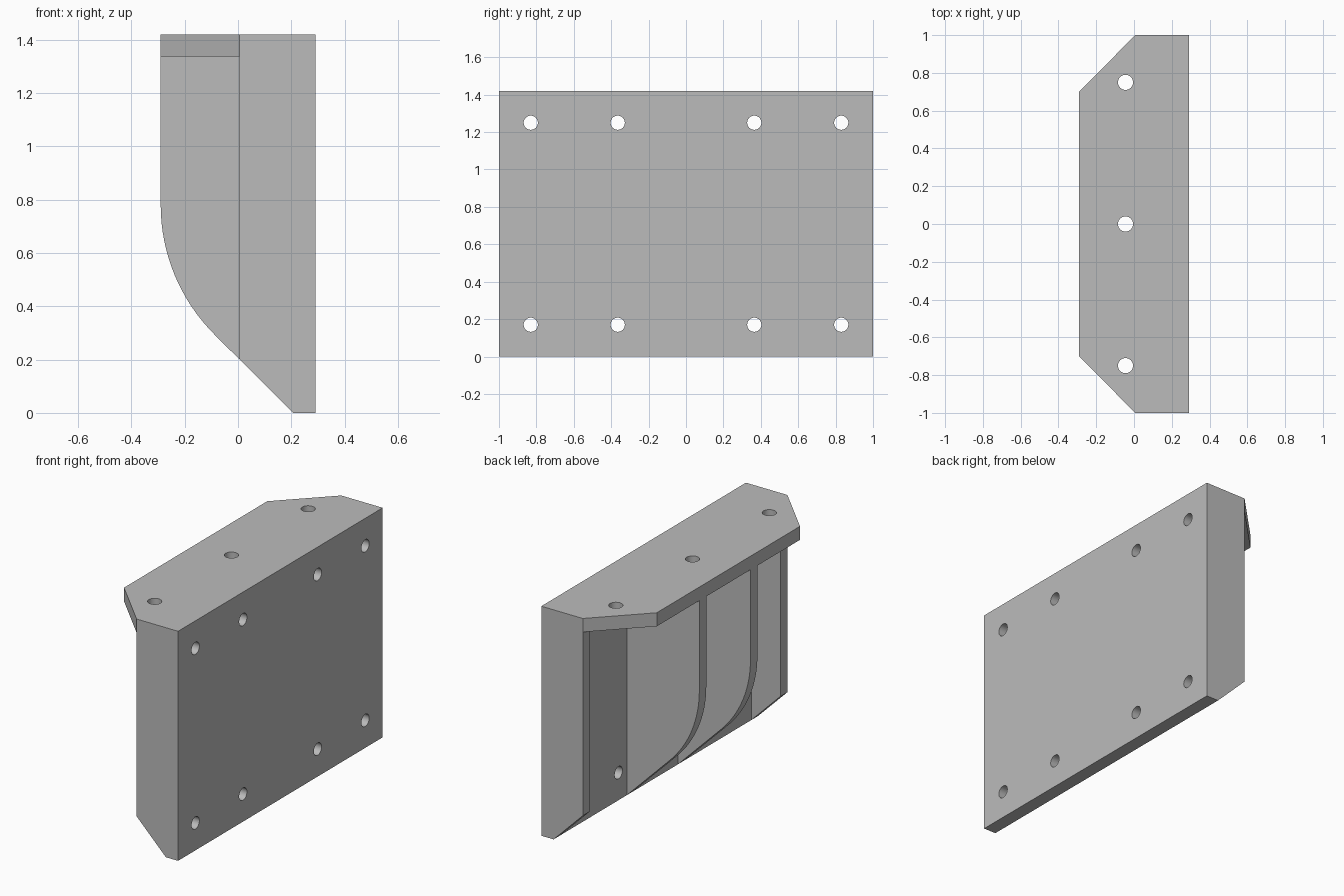
import bpy
import bmesh
import math
from mathutils import Matrix, Vector

if "Cube" in bpy.data.objects:
    bpy.data.objects.remove(bpy.data.objects["Cube"], do_unlink=True)

grey = bpy.data.materials.new("plain grey")
grey.use_nodes = True
grey.diffuse_color = (0.5, 0.5, 0.5, 1)
grey.node_tree.nodes["Principled BSDF"].inputs["Base Color"].default_value = (0.5, 0.5, 0.5, 1)

BACK, INNER, END, FRONT = 0.29, 0.206, 0.006, -0.29   # depths along x
TOP, SHELF = 1.42, 1.336                              # top and underside of shelf
RIB = 0.068


def add_object(name, bm):
    bmesh.ops.recalc_face_normals(bm, faces=bm.faces)
    mesh = bpy.data.meshes.new(name)
    bm.to_mesh(mesh)
    bm.free()
    mesh.materials.append(grey)
    obj = bpy.data.objects.new(name, mesh)
    bpy.context.collection.objects.link(obj)
    return obj


def prism(name, points, offset):
    """Extrude a flat outline along an offset."""
    bm = bmesh.new()
    face = bm.faces.new([bm.verts.new(p) for p in points])
    out = bmesh.ops.extrude_face_region(bm, geom=[face], use_keep_orig=True)
    verts = [v for v in out["geom"] if isinstance(v, bmesh.types.BMVert)]
    bmesh.ops.translate(bm, verts=verts, vec=offset)
    return add_object(name, bm)


def drill(obj, centres, radius, turn):
    """Cut round through holes, then smooth their walls."""
    bm = bmesh.new()
    for c in centres:
        bmesh.ops.create_cone(bm, cap_ends=True, segments=32, radius1=radius, radius2=radius,
                              depth=0.3, matrix=Matrix.Translation(c) @ turn)
    cutter = add_object("hole_cutter", bm)
    cutter.hide_render = True
    mod = obj.modifiers.new("holes", "BOOLEAN")
    mod.operation, mod.solver, mod.object = "DIFFERENCE", "EXACT", cutter
    bpy.ops.object.select_all(action="DESELECT")
    obj.select_set(True)
    bpy.context.view_layer.objects.active = obj
    bpy.ops.object.modifier_apply(modifier=mod.name)
    bpy.data.objects.remove(cutter, do_unlink=True)
    bpy.ops.object.shade_smooth_by_angle(angle=math.radians(30))


# Mounting plate with eight screw holes
plate = prism("mounting_plate",
              [(INNER, -1, 0), (BACK, -1, 0), (BACK, -1, TOP), (INNER, -1, TOP)],
              Vector((0, 2, 0)))
drill(plate, [(0.25, s * y, z) for s in (-1, 1) for y in (0.365, 0.83) for z in (0.17, 1.25)],
      0.038, Matrix.Rotation(math.pi / 2, 4, "Y"))

# Shelf with clipped corners and three holes
shelf = prism("top_shelf",
              [(INNER, -1, SHELF), (INNER, 1, SHELF), (END, 1, SHELF),
               (FRONT, 0.7, SHELF), (FRONT, -0.7, SHELF), (END, -1, SHELF)],
              Vector((0, 0, TOP - SHELF)))
drill(shelf, [(-0.045, y, 1.38) for y in (-0.75, 0, 0.75)], 0.04, Matrix.Identity(4))

# Curved middle ribs: straight edge, arc, then a 45 degree slope
radius, bend = 0.686, 0.78
curve = [(FRONT + radius * (1 - math.cos(a)), bend - radius * math.sin(a))
         for a in (math.radians(45) * i / 16 for i in range(17))]
middle = [(INNER, SHELF), (FRONT, SHELF)] + curve + [(INNER, 0)]

# Narrow end ribs with a chamfered foot
end = [(INNER, SHELF), (END, SHELF), (END, INNER - END), (INNER, 0)]

for side, s in (("left", -1), ("right", 1)):
    for name, outline, y in (("middle_rib", middle, 0.25), ("end_rib", end, 1 - RIB / 2)):
        rib = prism(f"{name}_{side}", [(x, s * y - RIB / 2, z) for x, z in outline],
                    Vector((0, RIB, 0)))
        bpy.ops.object.select_all(action="DESELECT")
        rib.select_set(True)
        bpy.context.view_layer.objects.active = rib
        bpy.ops.object.shade_smooth_by_angle(angle=math.radians(20))
